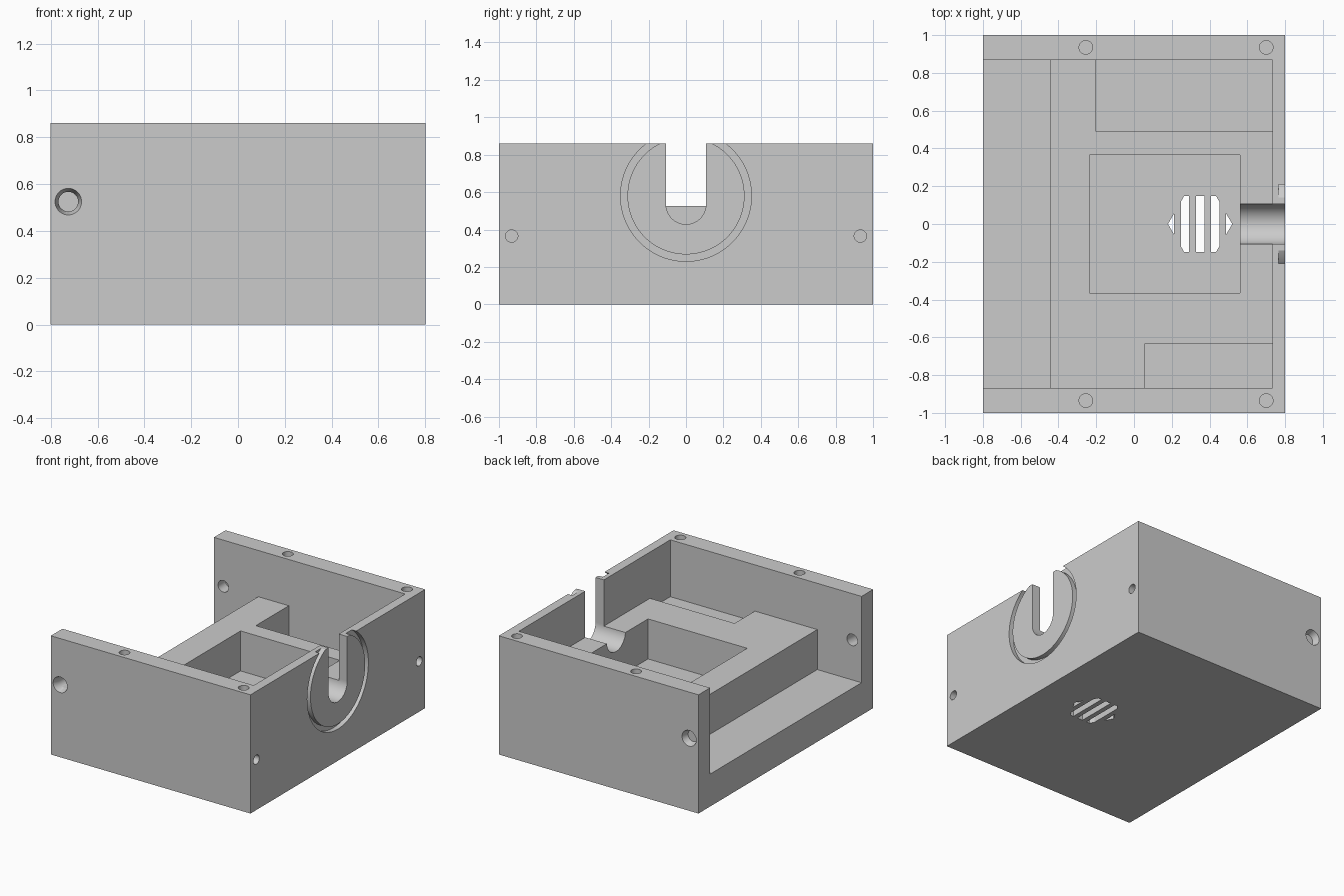
import bpy
import math

cube = bpy.data.objects.get("Cube")
if cube:
    bpy.data.objects.remove(cube, do_unlink=True)

grey = bpy.data.materials.new("plain grey")
grey.use_nodes = True
grey.diffuse_color = (0.6, 0.6, 0.6, 1)
grey.node_tree.nodes["Principled BSDF"].inputs["Base Color"].default_value = (0.6, 0.6, 0.6, 1)

HX, HY, H = 0.8, 1.0, 0.86      # half sizes and height of the housing
WX, WY = 0.733, 0.867           # inner wall faces
DECK, FLOOR = 0.525, 0.235      # upper and lower inside levels
OUT = 0.1                       # cutter overshoot
AXES = {"x": (0, math.pi / 2, 0), "y": (-math.pi / 2, 0, 0), "z": (0, 0, 0)}


def box(name, x, y, z):
    bpy.ops.mesh.primitive_cube_add(size=1)
    ob = bpy.context.object
    ob.name = name
    for i, (a, b) in enumerate((x, y, z)):
        ob.location[i] = (a + b) / 2
        ob.scale[i] = b - a
    bpy.ops.object.transform_apply(location=True, rotation=True, scale=True)
    return ob


def cone(name, axis, start, length, r1, r2, sides=40):
    """Round solid running from start along the positive axis."""
    bpy.ops.mesh.primitive_cone_add(vertices=sides, radius1=r1, radius2=r2, depth=length)
    ob = bpy.context.object
    ob.name = name
    loc = list(start)
    loc["xyz".index(axis)] += length / 2
    ob.location = loc
    ob.rotation_euler = AXES[axis]
    bpy.ops.object.transform_apply(location=True, rotation=True, scale=True)
    return ob


def rod(name, axis, start, length, r, sides=40):
    return cone(name, axis, start, length, r, r, sides)


def combine(target, tool, operation="DIFFERENCE"):
    mod = target.modifiers.new("cut", "BOOLEAN")
    mod.operation = operation
    mod.solver = "EXACT"
    mod.object = tool
    bpy.ops.object.select_all(action="DESELECT")
    target.select_set(True)
    bpy.context.view_layer.objects.active = target
    bpy.ops.object.modifier_apply(modifier=mod.name)
    bpy.data.objects.remove(tool, do_unlink=True)


housing = box("housing", (-HX, HX), (-HY, HY), (0, H))

# Open interior, low step at the open side, and pockets in the deck
combine(housing, box("cavity", (-HX - OUT, WX), (-WY, WY), (DECK, H + OUT)))
combine(housing, box("low_step", (-HX - OUT, -0.445), (-WY, WY), (FLOOR, H + OUT)))
combine(housing, box("centre_pocket", (-0.235, 0.56), (-0.365, 0.365), (FLOOR, H)))
combine(housing, box("back_pocket", (-0.2, WX), (0.49, WY), (FLOOR, H)))
combine(housing, box("front_pocket", (0.055, WX), (-WY, -0.635), (0.448, H)))

# Ring groove around the cable slot
groove = rod("groove", "x", (0.765, 0, 0.58), 0.1, 0.35, 96)
combine(groove, rod("groove_core", "x", (0.7, 0, 0.58), 0.3, 0.313, 96))
combine(housing, groove)

# U-shaped cable slot
R = 0.107
slot = rod("slot", "x", (0.5, 0, 0.535), 0.4, R, 64)
combine(slot, box("slot_top", (0.5, 0.9), (-R, R), (0.535, H + OUT)), "UNION")
combine(housing, slot)

# Screw holes in the rims and the slotted wall, through holes in the end walls
for side in (-1, 1):
    for x in (-0.255, 0.7):
        combine(housing, rod("rim_hole", "z", (x, side * 0.935, H - 0.22), 0.3, 0.036))
    combine(housing, rod("wall_hole", "x", (0.6, side * 0.932, 0.365), 0.3, 0.033))
    combine(housing, rod("through_hole", "y", (-0.725, side * 0.93 - 0.15, 0.525), 0.3, 0.042))
    ends = (0.057, 0.042) if side < 0 else (0.042, 0.057)
    start = -HY - 0.001 if side < 0 else HY - 0.049
    combine(housing, cone("countersink", "y", (-0.725, start, 0.525), 0.05, *ends))

# Hexagonal vent made of five slits
for i in range(-2, 3):
    slit = rod("vent_hexagon", "z", (0, 0, -OUT), 0.5, 0.17, 6)
    slit.rotation_euler.z = math.pi / 6
    slit.location.x = 0.35
    bpy.ops.object.transform_apply(location=True, rotation=True, scale=True)
    x = 0.35 + i * 0.08
    combine(slit, box("slit_band", (x - 0.0225, x + 0.0225), (-0.3, 0.3), (-0.3, 0.6)), "INTERSECT")
    combine(housing, slit)

housing.data.materials.clear()
housing.data.materials.append(grey)
for p in housing.data.polygons:
    p.material_index = 0
bpy.ops.object.select_all(action="DESELECT")
housing.select_set(True)
bpy.context.view_layer.objects.active = housing
bpy.ops.object.shade_smooth_by_angle(angle=math.radians(25))
